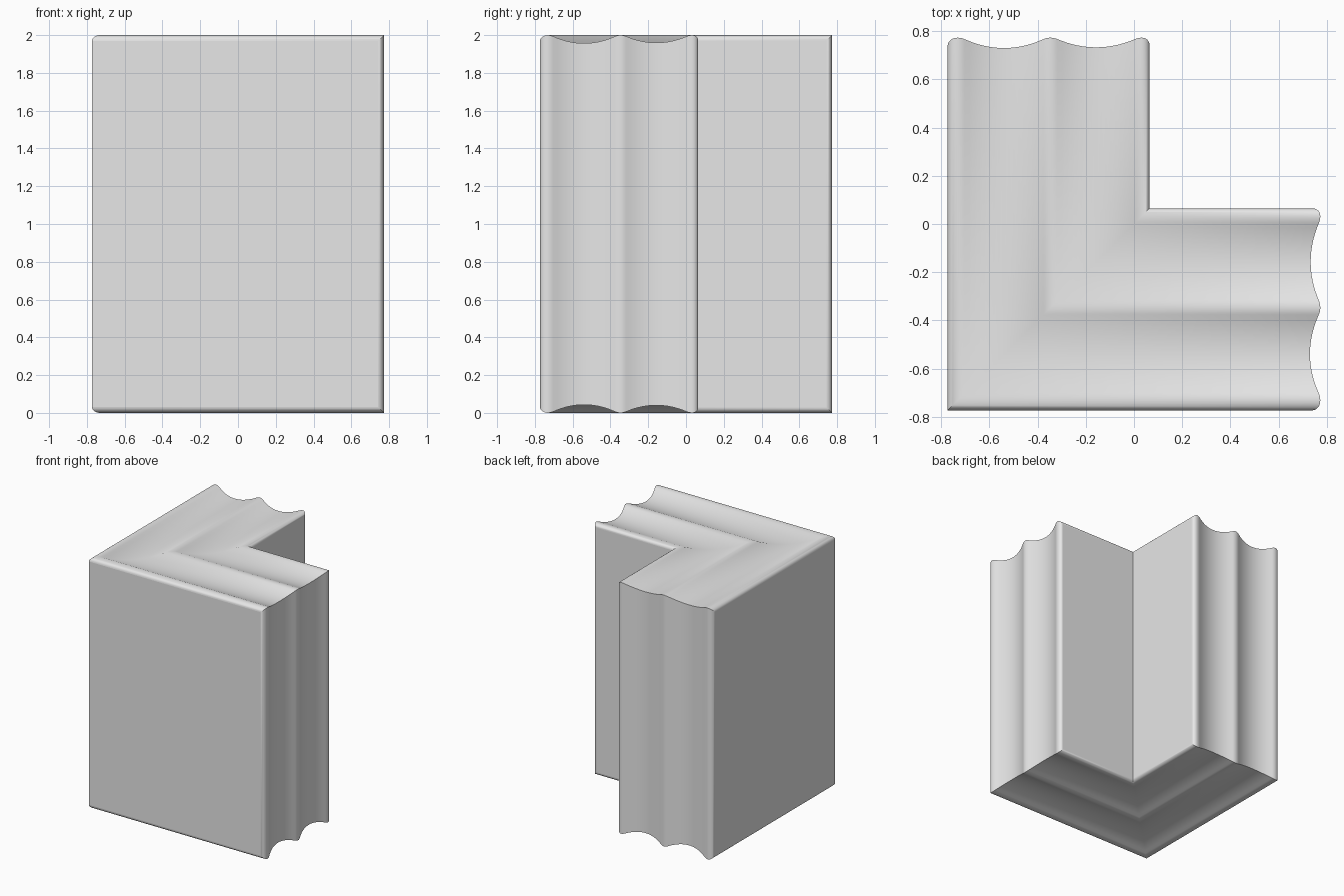
import bpy, bmesh, math

if "Cube" in bpy.data.objects:
    bpy.data.objects.remove(bpy.data.objects["Cube"], do_unlink=True)

HALF = 0.773       # half of the footprint
THICK = 0.837      # thickness of each leg
HEIGHT = 2.0
PEAKS = (0.041, 0.426, 0.806)
SCOOPS = (0.043, 0.040)
CAP = 0.03         # half width of the rounded ridge between scoops


def scoop_depth(s, half, depth):
    """Rounded ridge running tangentially into a hollow."""
    m = 2 * depth / half
    if s < CAP:
        return m * s * s / (2 * CAP)
    return depth - m * (half - s) ** 2 / (2 * (half - CAP))


# Edge profile: (distance through the thickness, depth of cut)
def edge_profile():
    pts = []
    for i in range(6):
        a = math.pi / 2 * i / 6
        pts.append((PEAKS[0] * (1 - math.cos(a)), 0.032 * (1 - math.sin(a))))
    for left, right, depth in zip(PEAKS, PEAKS[1:], SCOOPS):
        half = (right - left) / 2
        ramp = [CAP * i / 4 for i in range(4)]
        ramp += [CAP + (half - CAP) * i / 8 for i in range(9)]
        pts += [(left + s, scoop_depth(s, half, depth)) for s in ramp]
        pts += [(right - s, scoop_depth(s, half, depth)) for s in ramp[-2:0:-1]]
    for i in range(7):
        a = math.pi / 2 * i / 6
        pts.append((PEAKS[2] + (THICK - PEAKS[2]) * math.sin(a), 0.028 * (1 - math.cos(a))))
    return pts


# One closed loop around both mitred legs for each profile point
bm = bmesh.new()
rings = []
for t, d in edge_profile():
    p, e = t - HALF, HALF - d
    lo, hi = d, HEIGHT - d
    loop = [(e, p, lo), (e, p, hi), (p, p, hi), (p, e, hi), (p, e, lo), (p, p, lo)]
    rings.append([bm.verts.new(c) for c in loop])
for a, b in zip(rings, rings[1:]):
    for i in range(6):
        j = (i + 1) % 6
        f = bm.faces.new((a[i], a[j], b[j], b[i]))
        f.smooth = True

# Flat outer and inner walls
walls = []
for r in (rings[0], rings[-1]):
    walls.append(bm.faces.new((r[0], r[1], r[2], r[5])))
    walls.append(bm.faces.new((r[5], r[2], r[3], r[4])))
bmesh.ops.recalc_face_normals(bm, faces=bm.faces)
wall_ids = [len(bm.faces) - 4 + i for i in range(4)]
mesh = bpy.data.meshes.new("corner_moulding")
bm.to_mesh(mesh)
bm.free()

moulding = bpy.data.objects.new("corner_moulding", mesh)
bpy.context.collection.objects.link(moulding)
bpy.ops.object.select_all(action='DESELECT')
moulding.select_set(True)
bpy.context.view_layer.objects.active = moulding
bpy.ops.object.shade_smooth_by_angle(angle=math.radians(32))
for i in wall_ids:
    mesh.polygons[i].use_smooth = False

# Plain light grey
grey = bpy.data.materials.new("light_grey")
grey.use_nodes = True
colour = (0.8, 0.8, 0.8, 1)
grey.diffuse_color = colour
grey.node_tree.nodes["Principled BSDF"].inputs["Base Color"].default_value = colour
mesh.materials.append(grey)
